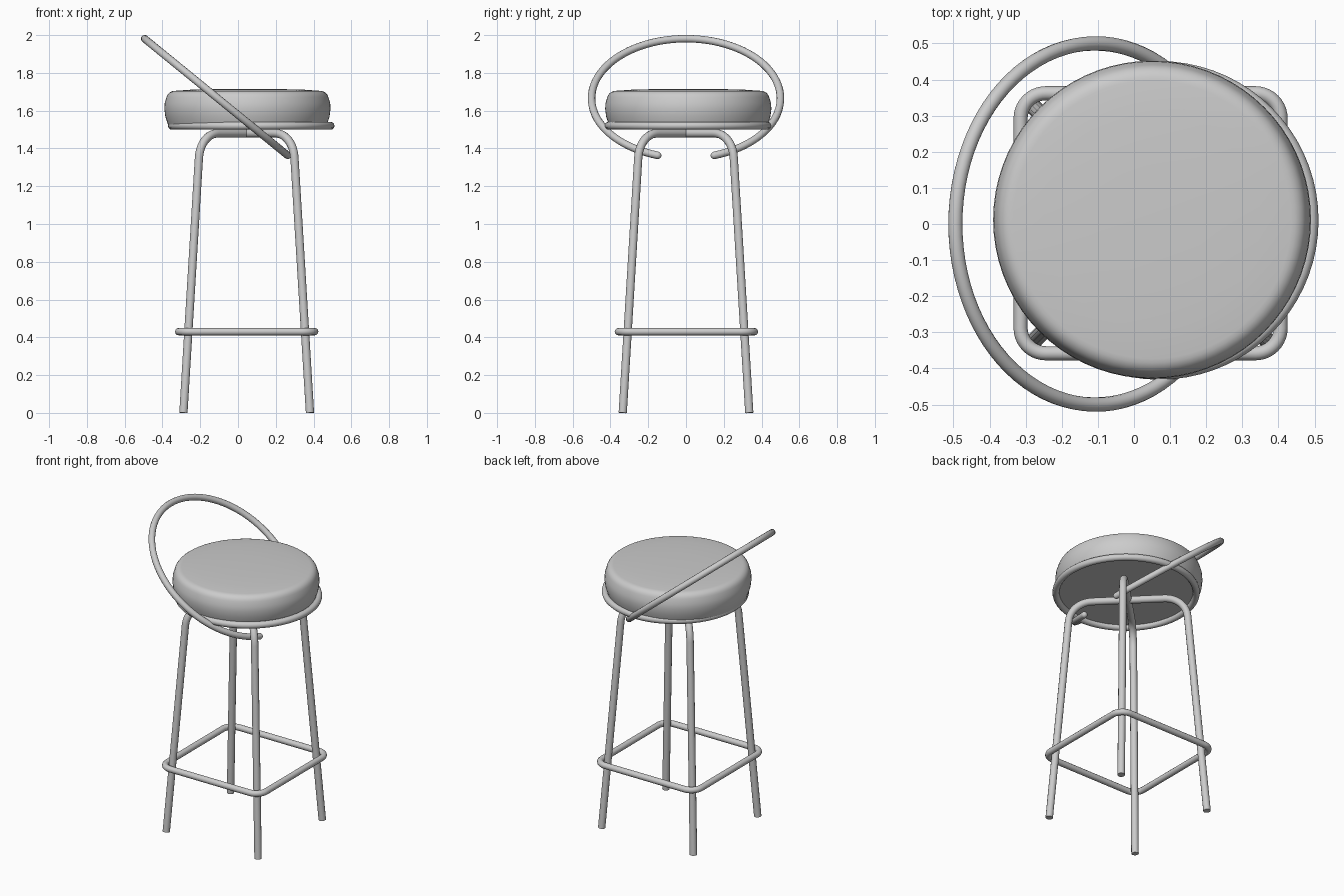
import bpy
import bmesh
from math import sin, cos, pi, radians, asin
from mathutils import Vector

cube = bpy.data.objects.get("Cube")
if cube:
    bpy.data.objects.remove(cube, do_unlink=True)

grey = bpy.data.materials.new("plain grey")
grey.use_nodes = True
grey.diffuse_color = (0.6, 0.6, 0.6, 1)
grey.node_tree.nodes["Principled BSDF"].inputs["Base Color"].default_value = (0.6, 0.6, 0.6, 1)

TUBE = 0.021


def tube(name, points, radius=TUBE, closed=False, tips=False):
    """Round tube along a path, with optional rounded tips."""
    pts = [(Vector(p), 1.0) for p in points]
    if tips:
        for _ in range(2):
            end, step = pts[-1][0], (pts[-1][0] - pts[-2][0]).normalized()
            for k in range(1, 5):
                a = radians(21 * k)
                pts.append((end + step * radius * sin(a), cos(a)))
            pts.reverse()
    curve = bpy.data.curves.new(name, "CURVE")
    curve.dimensions = "3D"
    curve.bevel_depth = radius
    curve.bevel_resolution = 4
    curve.use_fill_caps = True
    spline = curve.splines.new("POLY")
    spline.points.add(len(pts) - 1)
    for sp, (p, r) in zip(spline.points, pts):
        sp.co = (*p, 1)
        sp.radius = r
    spline.use_cyclic_u = closed
    spline.use_smooth = True
    curve.materials.append(grey)
    obj = bpy.data.objects.new(name, curve)
    bpy.context.collection.objects.link(obj)
    # Turn the swept curve into a mesh
    bpy.ops.object.select_all(action="DESELECT")
    obj.select_set(True)
    bpy.context.view_layer.objects.active = obj
    bpy.ops.object.convert(target="MESH")
    bpy.ops.object.shade_smooth_by_angle(angle=radians(40))


def fillet(points, radius, closed=False, steps=10):
    """Round the corners of a path with circular arcs."""
    pts = [Vector(p) for p in points]
    out = []
    for i, p in enumerate(pts):
        if not closed and i in (0, len(pts) - 1):
            out.append(p)
            continue
        a = (pts[i - 1] - p).normalized()
        b = (pts[(i + 1) % len(pts)] - p).normalized()
        half = a.angle(b) / 2
        centre = p + (a + b).normalized() * radius / sin(half)
        reach = radius * cos(half) / sin(half)
        start, end = p + a * reach - centre, p + b * reach - centre
        sweep = start.angle(end)
        for k in range(steps + 1):
            t = k / steps
            out.append(centre + (start * sin((1 - t) * sweep) + end * sin(t * sweep)) / sin(sweep))
    return out


def lathe(name, profile, centre, segments=72):
    """Revolve an (r, z) profile whose ends lie on the axis."""
    bm = bmesh.new()
    verts = [bm.verts.new((r, 0, z)) for r, z in profile]
    edges = [bm.edges.new(pair) for pair in zip(verts, verts[1:])]
    bmesh.ops.spin(bm, geom=verts + edges, cent=(0, 0, 0), axis=(0, 0, 1),
                   angle=2 * pi, steps=segments)
    bmesh.ops.remove_doubles(bm, verts=bm.verts, dist=0.0001)
    bmesh.ops.recalc_face_normals(bm, faces=bm.faces)
    mesh = bpy.data.meshes.new(name)
    bm.to_mesh(mesh)
    bm.free()
    mesh.materials.append(grey)
    obj = bpy.data.objects.new(name, mesh)
    obj.location = centre
    bpy.context.collection.objects.link(obj)
    bpy.ops.object.select_all(action="DESELECT")
    obj.select_set(True)
    bpy.context.view_layer.objects.active = obj
    bpy.ops.object.shade_smooth_by_angle(angle=radians(40))


# Padded seat with bulging side and softly rounded rim
rim = [(0.385 + 0.045 * cos(a), 1.66 + 0.045 * sin(a))
       for a in (radians(15 * k) for k in range(1, 7))]
profile = [(0, 1.525), (0.42, 1.525), (0.425, 1.54), (0.435, 1.57), (0.44, 1.61),
           (0.438, 1.64)] + rim + [(0.3, 1.711), (0.15, 1.715), (0, 1.716)]
lathe("seat_cushion", profile, (0.05, 0.012, 0))

# Ring under the seat
tube("seat_ring", [(0.07 + 0.42 * cos(2 * pi * k / 72), 0.01 + 0.42 * sin(2 * pi * k / 72), 1.52)
                   for k in range(72)], closed=True)

# Two bent leg frames crossing on the diagonals
CX = 0.046
FOOT, TOP, HEIGHT = 0.335, 0.245, 1.48
for name, s in (("leg_frame_a", 1), ("leg_frame_b", -1)):
    path = [(CX - FOOT, -FOOT * s, 0), (CX - TOP, -TOP * s, HEIGHT),
            (CX + TOP, TOP * s, HEIGHT), (CX + FOOT, FOOT * s, 0)]
    tube(name, fillet(path, 0.14), radius=0.0225)

# Square footrest with rounded corners
corners = [(CX + 0.36 * x, 0.002 + 0.36 * y, 0.43) for x, y in ((-1, -1), (1, -1), (1, 1), (-1, 1))]
tube("footrest", fillet(corners, 0.07, closed=True), radius=0.0195, closed=True)

# Tilted open hoop forming the backrest
gap = asin(0.15 / 0.5)
hoop = []
for k in range(81):
    a = gap + (2 * pi - 2 * gap) * k / 80
    hoop.append((-0.107 + 0.5 * cos(a) * 0.775, 0.5 * sin(a), 1.665 - 0.5 * cos(a) * 0.632))
tube("back_hoop", hoop, radius=0.02, tips=True)
